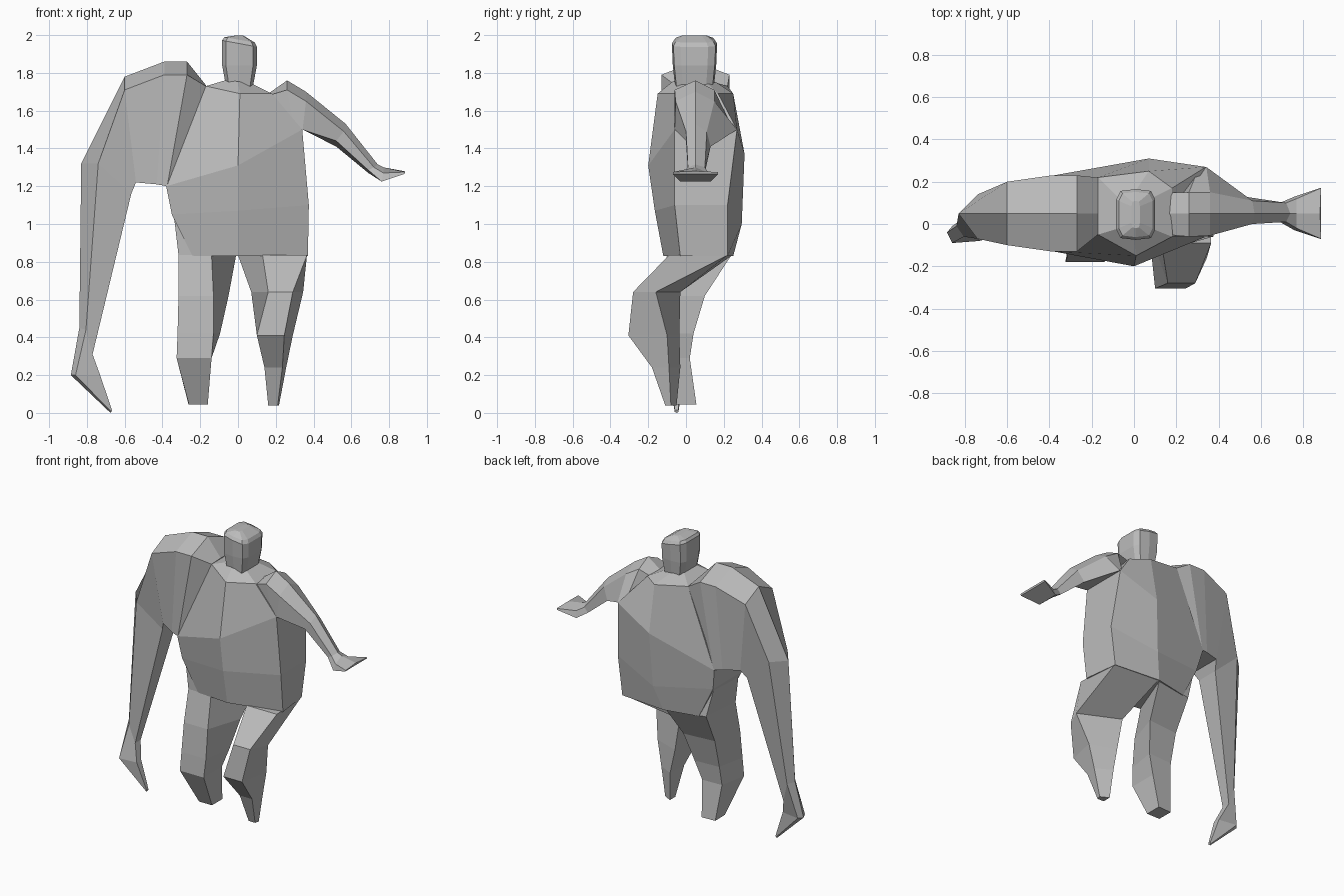
import bpy
import bmesh
from mathutils import Vector

default_cube = bpy.data.objects.get("Cube")
if default_cube:
    bpy.data.objects.remove(default_cube, do_unlink=True)

# One plain clay colour
clay = bpy.data.materials.new("clay_grey")
clay.use_nodes = True
grey = (.5, .5, .5, 1)
clay.diffuse_color = grey
clay.node_tree.nodes["Principled BSDF"].inputs["Base Color"].default_value = grey


def loft(name, sections):
    """Skin a list of equal-sized point loops and cap both ends."""
    bm = bmesh.new()
    loops = [[bm.verts.new(Vector(point)) for point in section] for section in sections]
    for lower, upper in zip(loops, loops[1:]):
        for index in range(len(lower)):
            following = (index + 1) % len(lower)
            bm.faces.new((lower[index], lower[following], upper[following], upper[index]))
    bm.faces.new(loops[0])
    bm.faces.new(loops[-1])
    bmesh.ops.recalc_face_normals(bm, faces=bm.faces)
    mesh = bpy.data.meshes.new(name)
    bm.to_mesh(mesh)
    bm.free()
    mesh.materials.append(clay)
    part = bpy.data.objects.new(name, mesh)
    bpy.context.collection.objects.link(part)
    return part


def torso_section(front, left, back, right, left_depth, right_depth, rear_taper=0):
    """Six-sided loop; front and back are points, sides are (x, z)."""
    (left_x, left_z), (right_x, right_z) = left, right
    return [front,
            (left_x, left_depth[0], left_z), (left_x - rear_taper, left_depth[1], left_z),
            back,
            (right_x, right_depth[1], right_z), (right_x, right_depth[0], right_z)]


def arm_section(ridge, side, under, depth, under_depth=None, ridge_y=.05, rear_drop=0):
    """Five-sided loop with a top ridge; ridge, side and under are (x, z)."""
    front, back = depth
    under_front, under_back = under_depth or depth
    return [(ridge[0], ridge_y, ridge[1]),
            (side[0], front, side[1]), (under[0], under_front, under[1]),
            (under[0], under_back, under[1] - rear_drop), (side[0], back, side[1])]


def leg_section(height, front, outer, inner, front_y):
    """Four-sided level loop; front is an x range, outer and inner are rear (x, y)."""
    return [(front[0], front_y, height), (front[1], front_y, height),
            (*outer, height), (*inner, height)]


def head_section(height, half_width, front, back, tilt=0):
    """Rounded box loop, leaning sideways by tilt."""
    centre_x, centre_y = .008, (front + back) / 2
    half_depth = (back - front) / 2
    outline = [(-1, -.6), (-.78, -.93), (0, -1), (.78, -.93), (1, -.6),
               (1, .6), (.78, .93), (0, 1), (-.78, .93), (-1, .6)]
    return [(centre_x + u * half_width, centre_y + v * half_depth, height - u * tilt)
            for u, v in outline]


# Torso, hips up to collar
loft("torso", [
    torso_section(front=(0, -.12, .83), left=(.37, .83), back=(0, .25, .83), right=(-.24, .83),
                  left_depth=(-.03, .22), right_depth=(-.1, .2), rear_taper=.03),
    torso_section(front=(0, -.165, 1.07), left=(.375, 1.1), back=(.05, .295, 1), right=(-.35, 1.05),
                  left_depth=(-.06, .22), right_depth=(-.12, .2)),
    torso_section(front=(0, -.2, 1.31), left=(.34, 1.5), back=(.07, .31, 1.37), right=(-.38, 1.2),
                  left_depth=(-.06, .27), right_depth=(-.13, .23)),
    torso_section(front=(.01, -.15, 1.69), left=(.18, 1.69), back=(.07, .25, 1.69), right=(-.17, 1.73),
                  left_depth=(-.06, .17), right_depth=(-.05, .22)),
    torso_section(front=(0, -.07, 1.755), left=(.08, 1.74), back=(.01, .16, 1.75), right=(-.07, 1.76),
                  left_depth=(-.02, .12), right_depth=(-.02, .12)),
])

# Head and neck
loft("head", [
    head_section(height=1.7, half_width=.066, front=-.055, back=.145),
    head_section(height=1.84, half_width=.092, front=-.07, back=.16),
    head_section(height=1.955, half_width=.092, front=-.075, back=.165, tilt=.017),
    head_section(height=1.975, half_width=.08, front=-.062, back=.152, tilt=.014),
    head_section(height=1.998, half_width=.02, front=-.02, back=.11),
])

# Heavy right arm, collar to wrist
loft("right_arm", [
    arm_section(ridge=(-.17, 1.735), side=(-.17, 1.73), under=(-.32, 1.2),
                depth=(-.05, .22), under_depth=(-.1, .21)),
    arm_section(ridge=(-.27, 1.86), side=(-.27, 1.79), under=(-.375, 1.2), depth=(-.13, .23),
                under_depth=(-.13, .23)),
    arm_section(ridge=(-.39, 1.86), side=(-.39, 1.79), under=(-.43, 1.21), depth=(-.13, .23),
                under_depth=(-.12, .21)),
    arm_section(ridge=(-.6, 1.78), side=(-.6, 1.71), under=(-.54, 1.22), depth=(-.1, .2),
                under_depth=(-.06, .17)),
    arm_section(ridge=(-.83, 1.32), side=(-.74, 1.32), under=(-.565, 1.16), depth=(-.07, .14),
                under_depth=(-.03, .13)),
    arm_section(ridge=(-.84, .45), side=(-.805, .44), under=(-.77, .31), depth=(-.06, .03),
                under_depth=(-.04, .02), ridge_y=-.01),
])

# Right hand, bent inwards to a point
loft("right_hand", [
    arm_section(ridge=(-.84, .45), side=(-.805, .44), under=(-.77, .31), depth=(-.06, .03),
                under_depth=(-.04, .02), ridge_y=-.01),
    arm_section(ridge=(-.885, .2), side=(-.86, .2), under=(-.73, .2), depth=(-.09, -.01),
                under_depth=(-.08, -.03), ridge_y=-.04),
    arm_section(ridge=(-.675, 0), side=(-.67, .005), under=(-.667, .015), depth=(-.06, -.04),
                ridge_y=-.05),
])

# Thin left arm, raised sideways
loft("left_arm", [
    arm_section(ridge=(.16, 1.69), side=(.16, 1.68), under=(.2, 1.5), depth=(-.05, .15)),
    arm_section(ridge=(.26, 1.76), side=(.26, 1.71), under=(.3, 1.5), depth=(-.06, .15),
                under_depth=(-.05, .25)),
    arm_section(ridge=(.36, 1.7), side=(.36, 1.65), under=(.342, 1.5), depth=(-.055, .15),
                under_depth=(-.06, .27)),
    arm_section(ridge=(.57, 1.53), side=(.56, 1.49), under=(.52, 1.44), depth=(0, .11),
                under_depth=(0, .13), rear_drop=.03),
    arm_section(ridge=(.74, 1.315), side=(.72, 1.3), under=(.69, 1.285), depth=(.01, .1),
                rear_drop=.015),
])

# Left hand, flaring like a paddle
loft("left_hand", [
    arm_section(ridge=(.74, 1.315), side=(.72, 1.3), under=(.69, 1.285), depth=(.01, .1),
                rear_drop=.015),
    arm_section(ridge=(.77, 1.3), side=(.77, 1.27), under=(.76, 1.225), depth=(-.02, .12),
                under_depth=(-.03, .13)),
    arm_section(ridge=(.88, 1.28), side=(.885, 1.275), under=(.88, 1.265), depth=(-.07, .17)),
])

# Left leg, knee pushed forward
loft("left_leg", [
    leg_section(height=.835, front=(.13, .365), outer=(.34, .22), inner=(0, .245), front_y=-.09),
    leg_section(height=.64, front=(.16, .29), outer=(.345, -.16), inner=(.07, -.03), front_y=-.28),
    leg_section(height=.41, front=(.1, .245), outer=(.29, -.1), inner=(.11, -.035), front_y=-.305),
    leg_section(height=.24, front=(.14, .235), outer=(.255, -.09), inner=(.145, -.03), front_y=-.18),
    leg_section(height=.04, front=(.16, .21), outer=(.217, -.08), inner=(.16, -.05), front_y=-.11),
])

# Right leg, standing straight, blending up into the hip
loft("right_leg", [
    leg_section(height=1.05, front=(-.2, -.34), outer=(-.345, .18), inner=(-.1, .17), front_y=-.1),
    leg_section(height=.835, front=(-.14, -.315), outer=(-.29, .19), inner=(-.01, .24), front_y=-.1),
    leg_section(height=.62, front=(-.13, -.315), outer=(-.28, .08), inner=(-.05, .1), front_y=-.15),
    leg_section(height=.42, front=(-.13, -.32), outer=(-.28, .03), inner=(-.095, .04), front_y=-.17),
    leg_section(height=.29, front=(-.14, -.325), outer=(-.29, .015), inner=(-.14, .02), front_y=-.18),
    leg_section(height=.045, front=(-.16, -.26), outer=(-.262, .05), inner=(-.16, .055), front_y=-.06),
])
